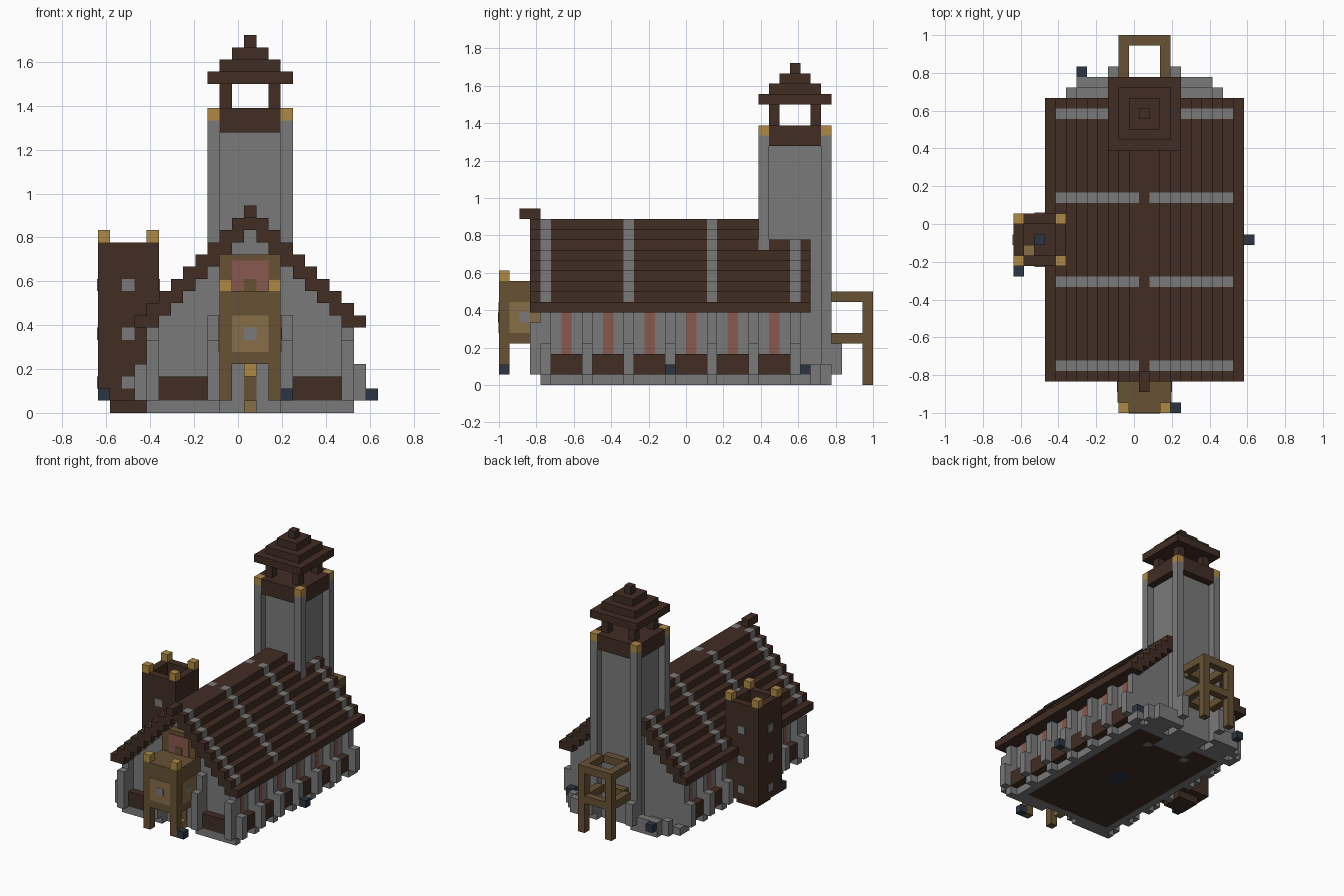
import bpy, bmesh
from mathutils import Vector

cube = bpy.data.objects.get("Cube")
if cube:
    bpy.data.objects.remove(cube, do_unlink=True)

UNIT = 2 / 36          # size of one block
MID = 25               # mirror sum: the hall is symmetric about block 12.5
THIN = 0.08            # plate thickness in blocks


def material(name, color):
    mat = bpy.data.materials.new(name)
    mat.use_nodes = True
    mat.diffuse_color = (*color, 1)
    mat.node_tree.nodes["Principled BSDF"].inputs["Base Color"].default_value = (*color, 1)
    return mat


stone = material("grey stone", (.195, .195, .195))
timber = material("dark brown timber", (.053, .026, .017))
oak = material("olive oak", (.135, .083, .034))
tan = material("tan panel", (.25, .155, .065))
gold = material("gold", (.43, .25, .06))
glass = material("rose glass", (.25, .1, .075))
navy = material("navy", (.024, .036, .055))


def build(name, mat, boxes):
    """One object made of boxes, each given as (x0, x1, y0, y1, z0, z1) in blocks."""
    bm = bmesh.new()
    for x0, x1, y0, y1, z0, z1 in boxes:
        verts = bmesh.ops.create_cube(bm, size=1)["verts"]
        low, high = Vector((x0, y0, z0)), Vector((x1, y1, z1))
        for v in verts:
            corner = [high[a] if v.co[a] > 0 else low[a] for a in range(3)]
            v.co = (Vector(corner) - Vector((11.5, 18, 0))) * UNIT
    mesh = bpy.data.meshes.new(name)
    bm.to_mesh(mesh)
    bm.free()
    mesh.materials.append(mat)
    obj = bpy.data.objects.new(name, mesh)
    bpy.context.collection.objects.link(obj)
    return obj


def both(boxes):
    """The boxes and their mirror images across the hall."""
    boxes = list(boxes)
    return boxes + [(MID - b[1], MID - b[0], *b[2:]) for b in boxes]


def corners(x0, x1, y0, y1, z0, z1):
    """One-block posts on the four corners of a rectangle."""
    return [(x, x + 1, y, y + 1, z0, z1) for x in (x0, x1 - 1) for y in (y0, y1 - 1)]


# Hall floor and walls
build("hall_floor", timber, [(6, 19, 6, 28, 0, 1)])
build("floor_hatch", navy, [(11, 14, 15, 18, 0, .04)])
bays = range(4, 29, 4)
build("side_walls", stone, both([(5, 6, 5, 29, 0, 8)]))
build("end_walls", stone, [(6, 19, y, y + 1, 0, 7) for y in (5, 28)])
build("gables", stone, [(k - 2, 27 - k, y, y + 1, k, k + 1)
                        for k in range(7, 15) for y in (5, 28)])
build("wall_pillars", stone, both([(4, 5, y, y + 1, 0, 7) for y in bays]))
build("wall_buttresses", stone, both([(3, 4, y, y + 1, 1, 4) for y in bays]))
build("side_planters", timber, both([(4, 5, y + 1, y + 4, 1, 3) for y in bays[:-1]]))
build("side_windows", glass, both([(5 - THIN, 5, y + 2, y + 3, 3, 7) for y in bays[:-1]]))

# Front pillars, planters and door
build("front_pillars", stone, both([(9, 10, 4, 5, 0, 8)]))
build("front_buttresses", stone, both([(9, 10, 3, 4, 1, 6), (4, 5, 3, 4, 1, 6)]))
build("front_planters", timber, both([(5, 9, 4, 5, 1, 3)]))
build("front_sill", stone, both([(5, 9, 4, 5, 0, 1)]))
build("door", oak, [(12, 13, 5 - THIN, 5, 1, 3)])
build("door_step", tan, [(12, 13, 4, 5, 0, 1)])
build("door_lamp", gold, [(12, 13, 4, 5, 3, 4)])

# Stepped roof: two-block courses with stone ribs
ribs = range(4, 29, 8)
courses, rib_blocks = [], []
for k in range(7, 16):
    x = k - 4
    spans, start = [], 3
    stops = [] if k == 7 else ribs
    for r in stops:
        spans.append((start, r))
        start = r + 1
        if k < 13 or r < 25 or k == 13:
            rib_blocks.append((x, x + 2 if k < 15 else 12, r, r + 1, k, k + 1))
            if k == 15:
                courses.append((12, 13, r, r + 1, k, k + 1))
    spans.append((start, 30))
    for a, b in spans:
        # leave room for the bell tower
        if k > 13:
            b = min(b, 25)
        pieces = [(a, 25), (26, b)] if k == 13 and a < 25 < b else [(a, b)]
        for p, q in pieces:
            if q > p:
                courses.append((x, x + 2 if k < 15 else 12.5, p, q, k, k + 1))
build("roof_courses", timber, both(courses))
build("roof_ribs", stone, both(rib_blocks))
build("ridge_finial", timber, [(12, 13, 2, 4, 16, 17)])

# Bell tower with recessed walls between corner pillars
build("tower_core", stone, [(10, 15, 26, 31, 0, 24)])
build("tower_pillars", stone, corners(9, 16, 25, 32, 0, 24))
build("tower_caps", gold, corners(9, 16, 25, 32, 24, 25))
build("belfry_band", timber, [(10, 15, 25, 26, 23, 25), (10, 15, 31, 32, 23, 25),
                              (9, 10, 26, 31, 23, 25), (15, 16, 26, 31, 23, 25),
                              (10, 15, 26, 31, 24, 25)])
build("belfry_posts", timber, corners(10, 15, 26, 31, 25, 27))
build("belfry_roof", timber, [(9 + n, 16 - n, 25 + n, 32 - n, 27 + n, 28 + n)
                              for n in range(4)])

# Low stone kerb and steps around the back
build("back_kerb", stone, both([(6, 9, 31, 32, 0, 2), (5, 6, 30, 31, 0, 2),
                                (4, 5, 29, 30, 0, 1), (9, 10, 32, 33, 1, 4)]))
build("back_floor", stone, both([(6, 9, 29, 31, 0, 1)]))

# Raised front porch
build("porch_box", oak, [(10, 15, 0, 5, 4, 10)])
build("porch_legs", oak, both([(10, 11, 0, 1, 1, 4)]))
build("porch_caps", gold, both([(10, 11, 0, 1, 10, 11)]))
build("porch_front_panel", tan, [(11, 14, -THIN / 2, 0, 5, 8)])
build("porch_side_panels", tan, both([(10 - THIN, 10, 1, 4, 5, 8)]))
build("porch_studs", stone, [(12, 13, -THIN, 0, 6, 7)]
      + both([(10 - 1.5 * THIN, 10, 2, 3, 6, 7)]))
build("gable_frame", oak, [(10, 15, 4, 5, 10, 13)])
build("gable_window", glass, [(11, 14, 4 - THIN, 4, 10, 12.5)])
build("gable_window_knob", oak, [(12, 13, 4 - 1.5 * THIN, 4, 10, 11)])

# Wooden frame at the back
frame = []
for k in (4, 8):
    frame += both([(10, 11, 32, 36, k, k + 1)])
    frame += [(11, 14, y, y + 1, k, k + 1) for y in (31, 35)]
build("back_frame_rails", oak, frame)
build("back_frame_posts", oak, both([(10, 11, 35, 36, a, b) for a, b in ((0, 4), (5, 8))]))

# Side turret with an open top
build("turret_foot", timber, [(1, 4, 15, 18, 0, 1)])
build("turret_body", timber, [(0, 5, 14, 19, 1, 12)])
build("turret_rim", timber, [(0, 5, 14, 15, 12, 14), (0, 5, 18, 19, 12, 14),
                             (0, 1, 15, 18, 12, 14), (4, 5, 15, 18, 12, 14)])
build("turret_caps", gold, corners(0, 5, 14, 19, 14, 15))
build("turret_studs", stone, [b for k in (2, 6, 10) for b in (
    (2, 3, 14 - THIN, 19 + THIN, k, k + 1), (-THIN, 5 + THIN, 16, 17, k, k + 1))])
build("turret_lamp", tan, [(1, 2, 15, 16, 12, 13)])

# Small navy blocks scattered around the base
spots = [(0, 13), (22, 16), (6, 32), (15, 0), (20, 29), (2, 16)]
build("navy_blocks", navy, [(x, x + 1, y, y + 1, z, z + 1) for x, y in spots
                            for z in [12 if x == 2 else 1]])
